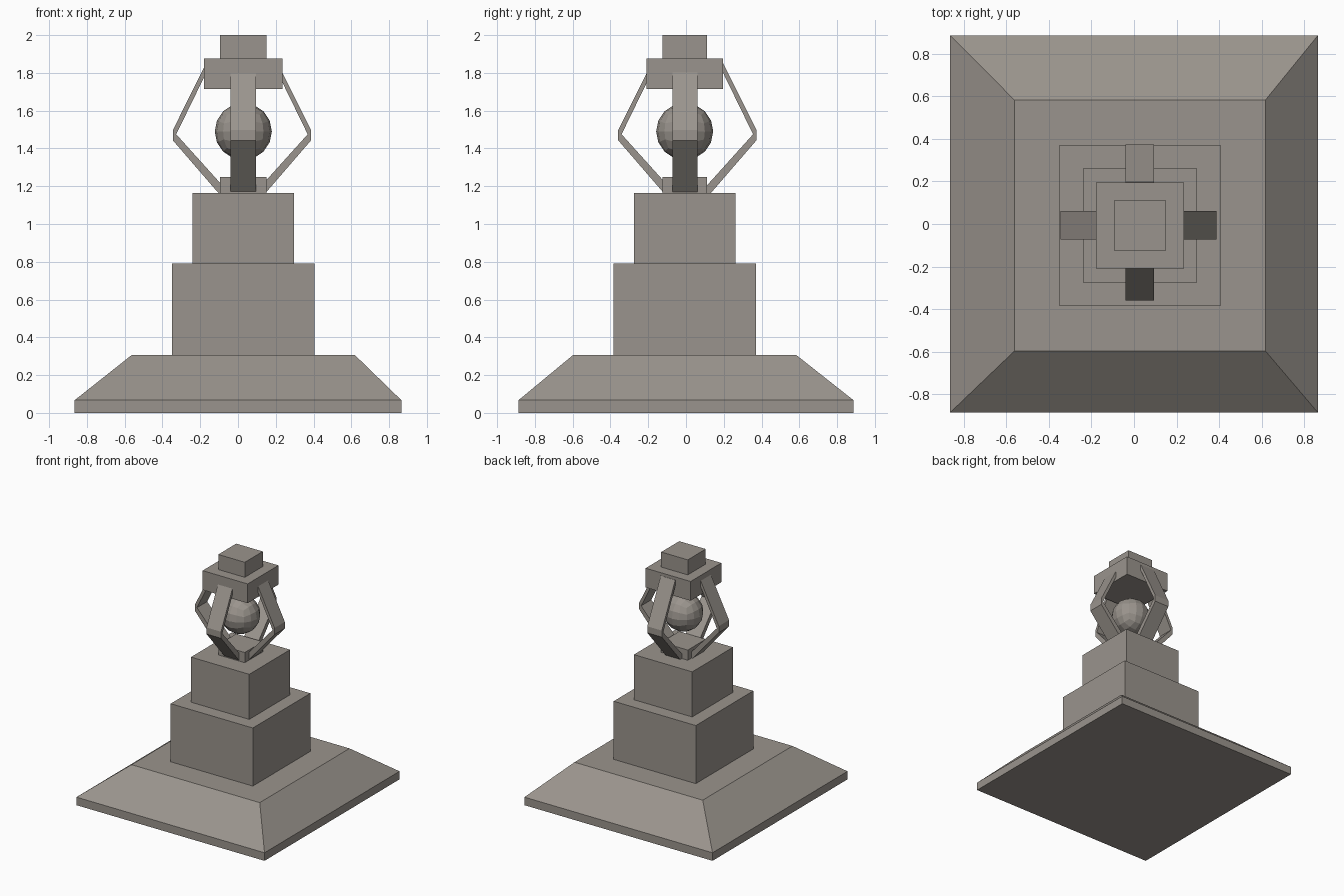
import bpy, bmesh, math
from mathutils import Vector, Matrix

if "Cube" in bpy.data.objects:
    bpy.data.objects.remove(bpy.data.objects["Cube"])

stone = bpy.data.materials.new("warm grey stone")
stone.diffuse_color = (0.323, 0.296, 0.266, 1)
stone.use_nodes = True
stone.node_tree.nodes["Principled BSDF"].inputs["Base Color"].default_value = stone.diffuse_color

CX, CY = 0.028, -0.007  # axis of the tower, slightly off the base centre


def finish(name, bm):
    bmesh.ops.recalc_face_normals(bm, faces=bm.faces)
    me = bpy.data.meshes.new(name)
    bm.to_mesh(me)
    bm.free()
    me.materials.append(stone)
    ob = bpy.data.objects.new(name, me)
    bpy.context.collection.objects.link(ob)
    return ob


def stack(name, sections):
    """Rectangular sections (cx, cy, half_x, half_y, z) joined upwards."""
    bm = bmesh.new()
    rings = [[bm.verts.new((cx + sx * hx, cy + sy * hy, z))
              for sx, sy in ((-1, -1), (1, -1), (1, 1), (-1, 1))]
             for cx, cy, hx, hy, z in sections]
    for a, b in zip(rings, rings[1:]):
        for i in range(4):
            j = (i + 1) % 4
            bm.faces.new((a[i], a[j], b[j], b[i]))
    bm.faces.new(rings[0][::-1])
    bm.faces.new(rings[-1])
    return finish(name, bm)


def block(name, hx, hy, z0, z1):
    return stack(name, [(CX, CY, hx, hy, z0), (CX, CY, hx, hy, z1)])


# Sloped base and stepped tower
stack("base", [(0, 0, 0.865, 0.887, 0), (0, 0, 0.865, 0.887, 0.067),
               (CX, CY, 0.59, 0.59, 0.307)])
block("lower_tier", 0.378, 0.378, 0.307, 0.79)
block("upper_tier", 0.268, 0.268, 0.79, 1.165)
block("arm_socket", 0.122, 0.118, 1.165, 1.25)
block("crown", 0.207, 0.202, 1.715, 1.875)
block("cap", 0.122, 0.118, 1.875, 2.0)

# Faceted ball: a cube grid pushed out to a sphere
N, R = 4, 0.151
bm = bmesh.new()
bmesh.ops.create_cube(bm, size=2)
bmesh.ops.subdivide_edges(bm, edges=bm.edges, cuts=N - 1, use_grid_fill=True)
for v in bm.verts:
    v.co = Vector([math.tan(c * math.pi / 4) for c in v.co]).normalized() * R
bmesh.ops.translate(bm, verts=bm.verts, vec=(CX, CY, 1.49))
finish("ball", bm)

# Four bent arms around the ball: (distance from axis, height)
profile = [(0.12, 1.165), (0.135, 1.17), (0.366, 1.443), (0.366, 1.497),
           (0.205, 1.83), (0.16, 1.83), (0.16, 1.865), (0.16, 1.865)]
profile = [(0.10, 1.145), (0.13, 1.17), (0.366, 1.443), (0.366, 1.497),
           (0.19, 1.85), (0.165, 1.85), (0.348, 1.475), (0.10, 1.20)]
for k, name in enumerate(("right_arm", "back_arm", "left_arm", "front_arm")):
    bm = bmesh.new()
    face = bm.faces.new([bm.verts.new((r, -0.067, z)) for r, z in profile])
    ext = bmesh.ops.extrude_face_region(bm, geom=[face])
    bmesh.ops.translate(bm, vec=(0, 0.134, 0),
                        verts=[g for g in ext["geom"] if isinstance(g, bmesh.types.BMVert)])
    bmesh.ops.rotate(bm, verts=bm.verts, matrix=Matrix.Rotation(k * math.pi / 2, 3, 'Z'))
    # sideways each arm follows the tower axis, outwards a touch different
    off = (0.021, -0.005, 0) if k % 2 == 0 else (0.028, 0.007, 0)
    bmesh.ops.translate(bm, verts=bm.verts, vec=off)
    finish(name, bm)
